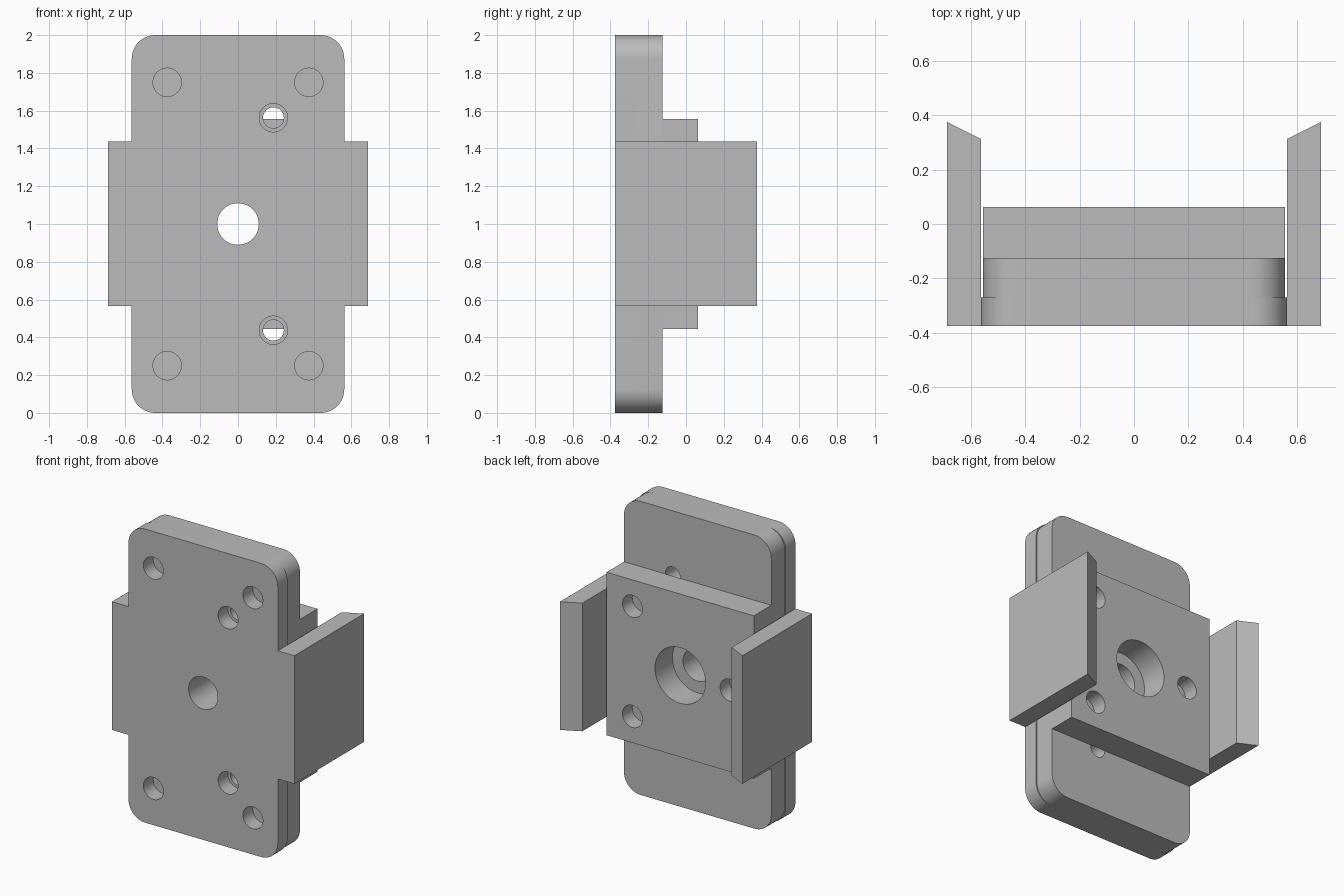
import bpy, bmesh, math
from mathutils import Vector

if "Cube" in bpy.data.objects:
    bpy.data.objects.remove(bpy.data.objects["Cube"])

grey = bpy.data.materials.new("plain_grey")
grey.use_nodes = True
grey.diffuse_color = (0.5, 0.5, 0.5, 1)
grey.node_tree.nodes["Principled BSDF"].inputs["Base Color"].default_value = (0.5, 0.5, 0.5, 1)

FRONT, SEAM, PLATE_BACK, BLOCK_BACK = -0.375, -0.27, -0.125, 0.0625


def prism(name, points, offset):
    """Extrude a planar outline along an offset."""
    bm = bmesh.new()
    face = bm.faces.new([bm.verts.new(p) for p in points])
    new = bmesh.ops.extrude_face_region(bm, geom=[face])["geom"]
    bmesh.ops.translate(bm, vec=Vector(offset),
                        verts=[v for v in new if isinstance(v, bmesh.types.BMVert)])
    bmesh.ops.recalc_face_normals(bm, faces=bm.faces)
    mesh = bpy.data.meshes.new(name)
    bm.to_mesh(mesh)
    bm.free()
    mesh.materials.append(grey)
    obj = bpy.data.objects.new(name, mesh)
    bpy.context.collection.objects.link(obj)
    return obj


def circle(cx, cz, r, y, start=0.0, sweep=2 * math.pi, n=48):
    """Points along an arc in the upright plane at depth y."""
    return [(cx + r * math.cos(start + sweep * i / n), y,
             cz + r * math.sin(start + sweep * i / n)) for i in range(n)]


def slab(name, half_x, half_z, y0, y1, radius=0):
    """Upright slab, optionally with rounded corners."""
    signs = [(1, 1), (-1, 1), (-1, -1), (1, -1)]
    if not radius:
        outline = [(sx * half_x, y0, 1 + sz * half_z) for sx, sz in signs]
    else:
        outline = []
        for i, (sx, sz) in enumerate(signs):
            outline += circle(sx * (half_x - radius), 1 + sz * (half_z - radius), radius, y0,
                              i * math.pi / 2, math.pi / 2 * 13 / 12, 13)
    return prism(name, outline, (0, y1 - y0, 0))


def combine(obj, tool, operation):
    mod = obj.modifiers.new("combine", "BOOLEAN")
    mod.operation, mod.solver, mod.object = operation, "EXACT", tool
    bpy.context.view_layer.objects.active = obj
    bpy.ops.object.modifier_apply(modifier=mod.name)
    bpy.data.objects.remove(tool)


def drill(obj, cx, cz, r, y0, y1):
    combine(obj, prism("drill", circle(cx, cz, r, y0), (0, y1 - y0, 0)), "DIFFERENCE")


# Front plate with two side wings whose rear ends are slanted
front_plate = slab("front_plate", 0.5625, 1, FRONT, SEAM, 0.125)
for s in (1, -1):
    outline = [(0.5, FRONT), (0.6875, FRONT), (0.6875, 0.375),
               (0.5625, 0.3125), (0.5625, SEAM), (0.5, SEAM)]
    wing = prism("wing", [(s * x, y, 0.565) for x, y in outline], (0, 0, 0.873))
    combine(front_plate, wing, "UNION")

# Slightly narrower rear plate and the raised mounting block
rear_plate = slab("rear_plate", 0.555, 1, SEAM, PLATE_BACK, 0.125)
mounting_block = slab("mounting_block", 0.555, 0.555, PLATE_BACK, BLOCK_BACK)

# Central bore, wide at the back
drill(front_plate, 0, 1, 0.11, FRONT - 0.1, SEAM + 0.1)
drill(rear_plate, 0, 1, 0.11, SEAM - 0.1, PLATE_BACK + 0.1)
drill(mounting_block, 0, 1, 0.19, PLATE_BACK - 0.1, BLOCK_BACK + 0.1)

for s in (1, -1):
    # Corner holes in the front plate
    for x in (-0.375, 0.375):
        drill(front_plate, x, 1 + s * 0.75, 0.075, FRONT - 0.1, SEAM + 0.1)
    # Stepped screw holes
    drill(front_plate, 0.1875, 1 + s * 0.5625, 0.075, FRONT - 0.1, SEAM + 0.1)
    drill(rear_plate, 0.1875, 1 + s * 0.5625, 0.055, SEAM - 0.1, PLATE_BACK + 0.1)

# Three blind holes in the back of the block
for x, z in ((0.36, 1.375), (0.36, 0.625), (-0.375, 1)):
    drill(mounting_block, x, z, 0.075, BLOCK_BACK - 0.105, BLOCK_BACK + 0.1)

# Smooth the curved walls, keep the edges sharp
bpy.ops.object.select_all(action="DESELECT")
for obj in (front_plate, rear_plate, mounting_block):
    obj.select_set(True)
bpy.context.view_layer.objects.active = front_plate
bpy.ops.object.shade_smooth_by_angle(angle=math.radians(30))
